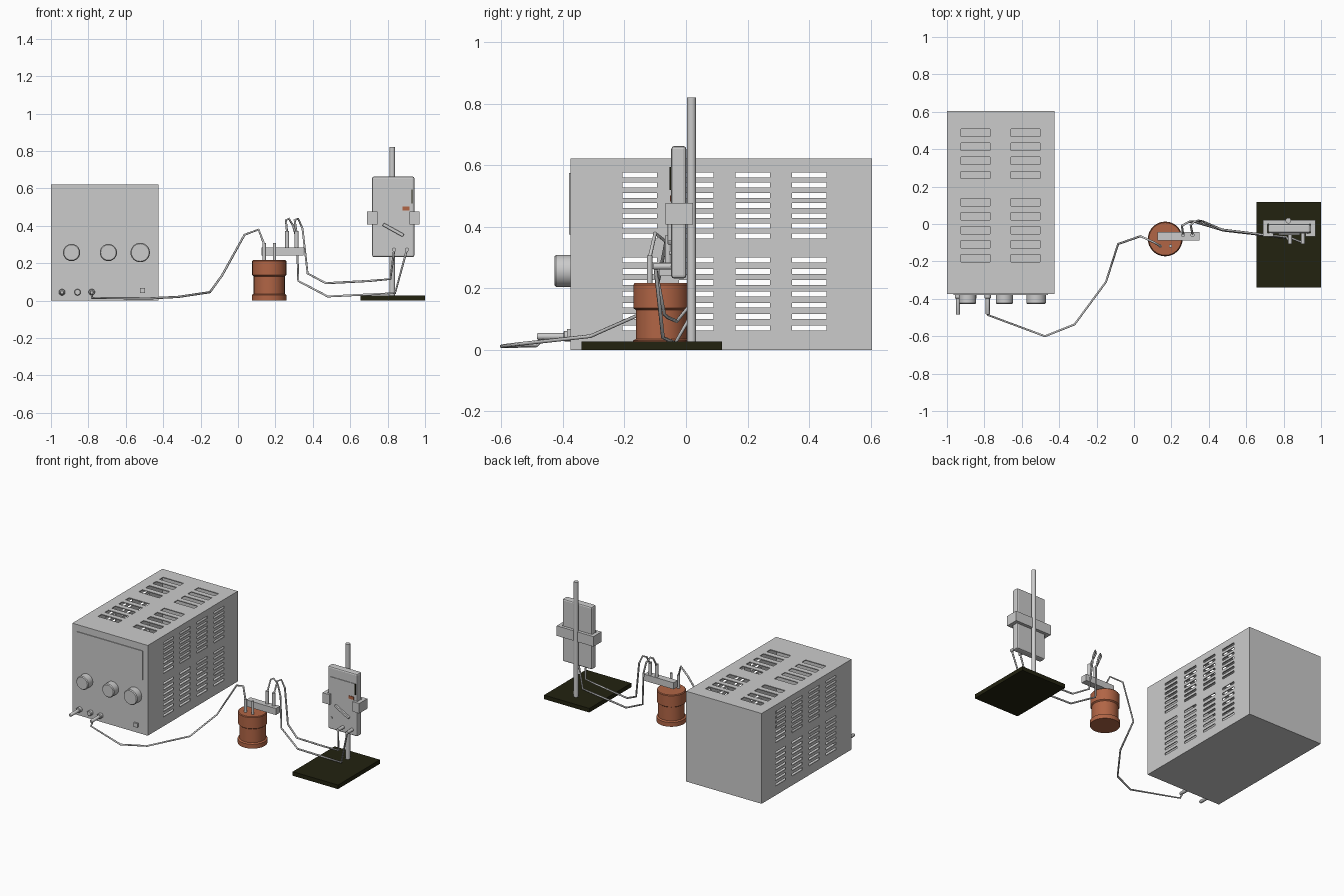
import bpy, bmesh, math
from mathutils import Matrix, Vector

if "Cube" in bpy.data.objects:
    bpy.data.objects.remove(bpy.data.objects["Cube"])


def material(name, rgb):
    m = bpy.data.materials.new(name)
    m.diffuse_color = (*rgb, 1)
    m.use_nodes = True
    m.node_tree.nodes["Principled BSDF"].inputs["Base Color"].default_value = m.diffuse_color
    return m


GREY = material("light grey", (0.6, 0.6, 0.6))
ORANGE = material("burnt orange", (0.44, 0.13, 0.06))
DARK = material("dark olive", (0.016, 0.016, 0.005))


def add(name, bm, mat, smooth=False):
    bmesh.ops.recalc_face_normals(bm, faces=bm.faces)
    me = bpy.data.meshes.new(name)
    bm.to_mesh(me)
    bm.free()
    me.materials.append(mat)
    ob = bpy.data.objects.new(name, me)
    bpy.context.collection.objects.link(ob)
    if smooth:
        bpy.ops.object.select_all(action='DESELECT')
        ob.select_set(True)
        bpy.context.view_layer.objects.active = ob
        bpy.ops.object.shade_smooth_by_angle(angle=math.radians(35))
    return ob


def box(name, x, y, z, mat=GREY, bevel=0.0):
    bm = bmesh.new()
    size = Matrix.Diagonal((x[1] - x[0], y[1] - y[0], z[1] - z[0], 1))
    mid = Matrix.Translation((sum(x) / 2, sum(y) / 2, sum(z) / 2))
    bmesh.ops.create_cube(bm, size=1, matrix=mid @ size)
    ob = add(name, bm, mat)
    if bevel:
        b = ob.modifiers.new("bevel", 'BEVEL')
        b.width, b.segments = bevel, 2
    return ob


def lathe(name, base, axis, profile, mat=GREY, sides=24):
    """Closed solid of revolution; profile is (radius, height along axis)."""
    bm = bmesh.new()
    turn = Vector((0, 0, 1)).rotation_difference(Vector(axis))
    rings = [[bm.verts.new(Vector(base) + turn @ Vector(
        (r * math.cos(2 * math.pi * i / sides), r * math.sin(2 * math.pi * i / sides), h)))
        for i in range(sides)] for r, h in profile]
    for a, b in zip(rings, rings[1:]):
        for i in range(sides):
            j = (i + 1) % sides
            bm.faces.new((a[i], a[j], b[j], b[i]))
    bm.faces.new(rings[0])
    bm.faces.new(rings[-1])
    return add(name, bm, mat, True)


def slotted_plate(name, us, vs, place):
    """Sheet with a slot in each odd cell of the u and v cuts."""
    bm = bmesh.new()
    grid = [[bm.verts.new(place(u, v)) for v in vs] for u in us]
    for i in range(len(us) - 1):
        for j in range(len(vs) - 1):
            if not (i % 2 and j % 2):
                bm.faces.new((grid[i][j], grid[i + 1][j], grid[i + 1][j + 1], grid[i][j + 1]))
    ob = add(name, bm, GREY)
    s = ob.modifiers.new("thickness", 'SOLIDIFY')
    s.thickness, s.offset = 0.006, 0


def cuts(start, centres, width, end):
    return [start] + [c + s * width / 2 for c in sorted(centres) for s in (-1, 1)] + [end]


def cable(name, points):
    cu = bpy.data.curves.new(name, 'CURVE')
    cu.dimensions = '3D'
    cu.bevel_depth, cu.bevel_resolution, cu.use_fill_caps = 0.006, 1, True
    sp = cu.splines.new('POLY')
    sp.points.add(len(points) - 1)
    for p, co in zip(sp.points, points):
        p.co = (*co, 1)
    cu.materials.append(GREY)
    ob = bpy.data.objects.new(name, cu)
    bpy.context.collection.objects.link(ob)
    bpy.ops.object.select_all(action='DESELECT')
    ob.select_set(True)
    bpy.context.view_layer.objects.active = ob
    bpy.ops.object.convert(target='MESH')


# Power supply case: hollow, slotted sides and top
X0, X1, Y0, Y1, H = -1.0, -0.425, -0.375, 0.605, 0.622
box("supply_bottom", (X0, X1), (Y0, Y1), (0, 0.006))
box("supply_front_panel", (X0, X1), (Y0, Y0 + 0.006), (0, H))
box("supply_back_panel", (X0, X1), (Y1 - 0.006, Y1), (0, H))
side_y = cuts(Y0, [-0.15 + 0.1835 * i for i in range(4)], 0.112, Y1)
side_z = cuts(0, [0.072 + 0.0367 * i for i in range(7)] +
              [0.37 + 0.0332 * i for i in range(7)], 0.016, H)
for name, x in (("supply_left_side", X0 + 0.003), ("supply_right_side", X1 - 0.003)):
    slotted_plate(name, side_y, side_z, lambda u, v, x=x: (x, u, v))
top_y = [-0.182 + 0.0748 * i for i in range(5)] + [0.262 + 0.075 * i for i in range(4)]
slotted_plate("supply_top", cuts(X0, [-0.848, -0.58], 0.156, X1),
              cuts(Y0, top_y, 0.04, Y1), lambda u, v: (u, v, H - 0.003))

# Power supply front: display plate, knobs, switch and sockets
box("display_plate", (-0.965, -0.46), (Y0 - 0.005, Y0), (0.375, 0.575))
for i, (x, r) in enumerate(((-0.89, 0.046), (-0.693, 0.046), (-0.523, 0.052))):
    lathe(f"knob_{i + 1}", (x, Y0, 0.257), (0, -1, 0),
          [(r, 0), (r, 0.047), (r - 0.005, 0.053)], sides=32)
box("power_switch", (-0.525, -0.497), (Y0 - 0.012, Y0), (0.04, 0.068))
for i, x in enumerate((-0.941, -0.858, -0.782)):
    lathe(f"socket_{i + 1}", (x, Y0, 0.045), (0, -1, 0), [(0.017, 0), (0.017, 0.02), (0.014, 0.024)])
    if i != 1:
        lathe(f"supply_plug_{i + 1}", (x, Y0 - 0.02, 0.044), (0, -1, 0),
              [(0.011, 0), (0.011, 0.085), (0.008, 0.09)], sides=16)

# Orange vessel with pins and contact bar
lathe("vessel", (0.167, -0.08, 0), (0, 0, 1),
      [(0.093, 0), (0.093, 0.03), (0.083, 0.036), (0.083, 0.13),
       (0.091, 0.136), (0.091, 0.212), (0.087, 0.217)], ORANGE, 32)
for i, x in enumerate((0.14, 0.195)):
    lathe(f"vessel_pin_{i + 1}", (x, -0.118, 0.21), (0, 0, 1), [(0.009, 0), (0.009, 0.097)], sides=16)
box("contact_bar", (0.125, 0.35), (-0.088, -0.043), (0.24, 0.285))
for i, x in enumerate((0.263, 0.313)):
    lathe(f"bar_plug_{i + 1}", (x, -0.058, 0.28), (0, 0, 1), [(0.011, 0), (0.011, 0.092)], sides=16)

# Stand
box("stand_base", (0.655, 1.0), (-0.34, 0.117), (0, 0.028), DARK)
lathe("stand_post", (0.825, 0.018, 0.02), (0, 0, 1), [(0.015, 0), (0.015, 0.8)])

# Meter held on the post
box("meter_body", (0.717, 0.943), (-0.048, 0.001), (0.232, 0.663), bevel=0.01)
box("meter_window", (0.735, 0.928), (-0.052, -0.046), (0.52, 0.595))
box("window_edge", (0.927, 0.933), (-0.053, -0.046), (0.52, 0.595), DARK)
box("meter_label", (0.88, 0.917), (-0.052, -0.046), (0.482, 0.502), ORANGE)
pointer = box("meter_pointer", (-0.062, 0.062), (-0.01, 0.006), (-0.009, 0.009), bevel=0.004)
pointer.location = (0.83, -0.05, 0.378)
pointer.rotation_euler.y = math.radians(29)
lathe("meter_button", (0.747, -0.046, 0.315), (0, -1, 0), [(0.007, 0), (0.007, 0.008)], sides=16)
for i, x in enumerate((0.835, 0.903)):
    lathe(f"meter_plug_{i + 1}", (x, -0.046, 0.272), (0, -1, 0), [(0.011, 0), (0.011, 0.06)], sides=16)

# Clamp: back plate, two arms and front lips
box("clamp_back", (0.69, 0.97), (0.001, 0.022), (0.408, 0.477))
for name, arm, lip in (("left", (0.69, 0.715), (0.69, 0.745)), ("right", (0.945, 0.97), (0.918, 0.97))):
    box(f"clamp_{name}_arm", arm, (-0.05, 0.001), (0.408, 0.477))
    box(f"clamp_{name}_lip", lip, (-0.066, -0.049), (0.408, 0.477))

# Cables
cable("supply_cable", [
    (-0.782, -0.46, 0.04), (-0.78, -0.487, 0.014), (-0.476, -0.6, 0.012), (-0.318, -0.537, 0.02),
    (-0.15, -0.31, 0.045), (-0.085, -0.107, 0.135), (0.035, -0.065, 0.352),
    (0.11, -0.1, 0.38), (0.14, -0.118, 0.3)])
cable("meter_cable_low", [
    (0.263, -0.058, 0.36), (0.256, -0.01, 0.43), (0.272, 0.0, 0.438), (0.295, 0.012, 0.4),
    (0.316, 0.012, 0.32), (0.322, 0.012, 0.105), (0.48, -0.035, 0.022), (0.70, -0.06, 0.033),
    (0.84, -0.075, 0.04), (0.903, -0.1, 0.272)])
cable("meter_cable_high", [
    (0.313, -0.058, 0.36), (0.303, -0.005, 0.43), (0.322, 0.012, 0.438), (0.345, 0.018, 0.385),
    (0.372, 0.012, 0.145), (0.47, -0.03, 0.093), (0.70, -0.058, 0.105),
    (0.815, -0.07, 0.115), (0.835, -0.1, 0.272)])
